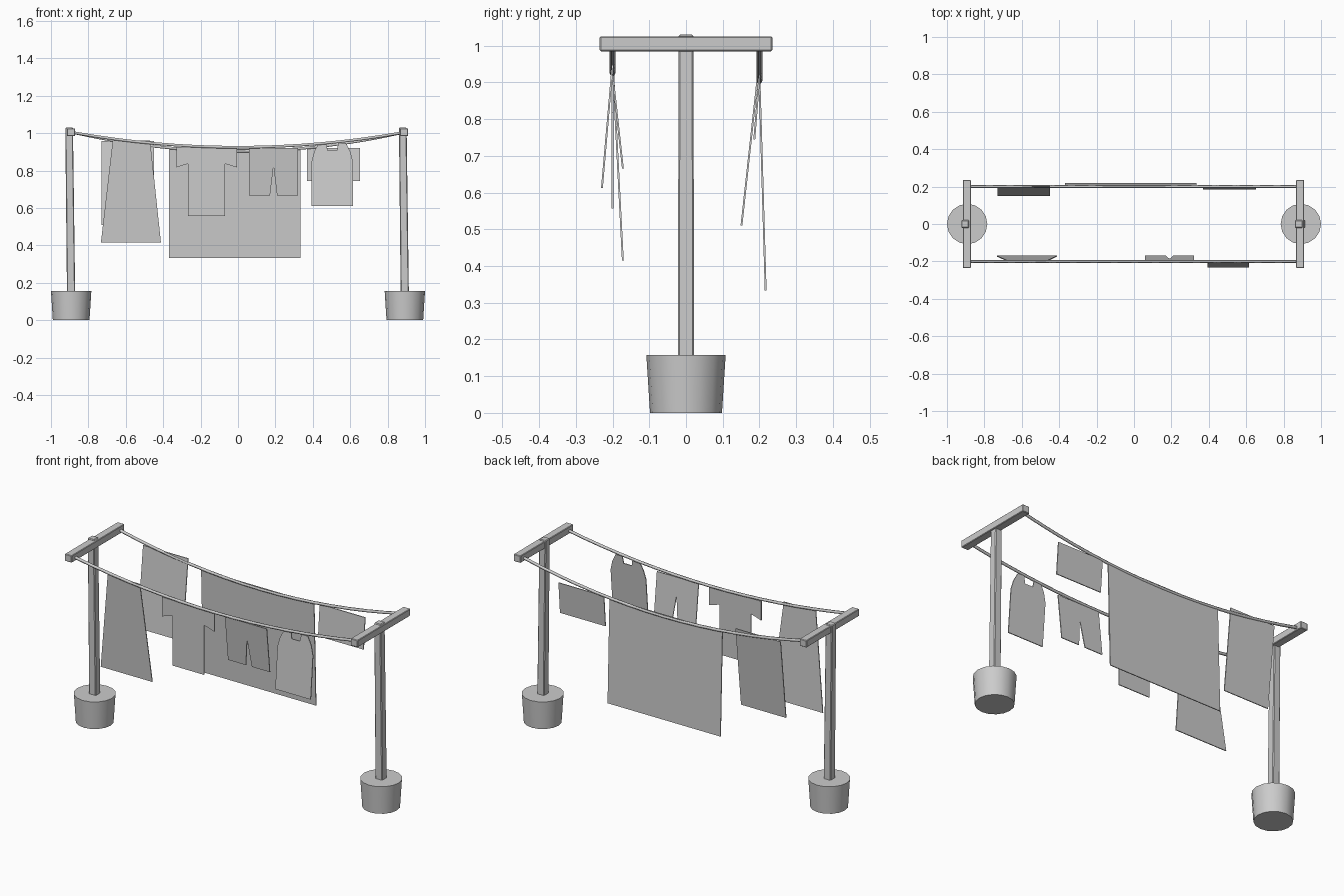
import bpy
import bmesh
from math import radians
from mathutils import Vector

cube = bpy.data.objects.get("Cube")
if cube:
    bpy.data.objects.remove(cube, do_unlink=True)

grey = bpy.data.materials.new("plain_grey")
grey.use_nodes = True
colour = (0.6, 0.6, 0.6, 1)
grey.diffuse_color = colour
grey.node_tree.nodes["Principled BSDF"].inputs["Base Color"].default_value = colour


def add_object(name, bm):
    bmesh.ops.recalc_face_normals(bm, faces=bm.faces)
    mesh = bpy.data.meshes.new(name)
    bm.to_mesh(mesh)
    bm.free()
    mesh.materials.append(grey)
    obj = bpy.data.objects.new(name, mesh)
    bpy.context.collection.objects.link(obj)
    return obj


def smooth(obj):
    bpy.ops.object.select_all(action="DESELECT")
    obj.select_set(True)
    bpy.context.view_layer.objects.active = obj
    bpy.ops.object.shade_smooth_by_angle(angle=radians(30))


def box(name, centre, size, bevel):
    bm = bmesh.new()
    bmesh.ops.create_cube(bm, size=1)
    for v in bm.verts:
        v.co = Vector(centre) + v.co * Vector(size)
    obj = add_object(name, bm)
    mod = obj.modifiers.new("soft_edges", "BEVEL")
    mod.width = bevel
    mod.segments = 1
    return obj


# Pots, leaning posts and crossbars
POT_HEIGHT = 0.157
POST_TOP = 1.03
for side, x, top_x, bar_x in (("left", 0.892, 0.881, 0.888),
                              ("right", -0.892, -0.903, -0.893)):
    bm = bmesh.new()
    bmesh.ops.create_cone(bm, cap_ends=True, segments=16, radius1=0.098,
                          radius2=0.108, depth=POT_HEIGHT)
    bmesh.ops.translate(bm, verts=bm.verts, vec=(x, 0, POT_HEIGHT / 2))
    smooth(add_object(side + "_pot", bm))

    post = box(side + "_post", (x, 0, (POST_TOP + 0.1) / 2),
               (0.044, 0.044, POST_TOP - 0.1), 0.004)
    for v in post.data.vertices:
        if v.co.z > 0.5:
            v.co.x = top_x + (v.co.x - x) * 0.93
            v.co.y *= 0.93
    box(side + "_crossbar", (bar_x, 0, 1.005), (0.044, 0.47, 0.04), 0.003)


# Sagging lines
def washing_line(name, y, low, end_z=1.003, steps=16):
    curve = bpy.data.curves.new(name, "CURVE")
    curve.dimensions = "3D"
    curve.bevel_depth = 0.008
    curve.bevel_resolution = 1
    curve.use_fill_caps = True
    spline = curve.splines.new("POLY")
    spline.points.add(steps)
    for i, point in enumerate(spline.points):
        t = 2 * i / steps - 1
        point.co = (0.88 * t, y, low + (end_z - low) * t * t, 1)
    curve.materials.append(grey)
    obj = bpy.data.objects.new(name, curve)
    bpy.context.collection.objects.link(obj)


washing_line("front_line", -0.2, 0.925)
washing_line("back_line", 0.2, 0.904)


# Laundry: thin flat outlines in x and z, swung about the line
def cloth(name, outline, y, swing, thickness=0.005):
    top = max(z for x, z in outline)
    drop = top - min(z for x, z in outline)
    bm = bmesh.new()
    verts = [bm.verts.new((x, y - thickness / 2 + swing * (top - z) / drop, z))
             for x, z in outline]
    face = bm.faces.new(verts)
    solid = bmesh.ops.extrude_face_region(bm, geom=[face])["geom"]
    bmesh.ops.translate(bm, vec=(0, thickness, 0),
                        verts=[g for g in solid if isinstance(g, bmesh.types.BMVert)])
    add_object(name, bm)


def sheet(x0, x1, top, bottom):
    return [(x0, top), (x1, top), (x1, bottom), (x0, bottom)]


def mirrored(half, centre):
    """Complete a half outline given as (offset from centre, height)."""
    return ([(centre - x, z) for x, z in half]
            + [(centre + x, z) for x, z in reversed(half) if x > 0])


skirt = [(-0.67, 0.96), (-0.47, 0.96), (-0.412, 0.415), (-0.733, 0.415)]
shirt = mirrored([(0.162, 0.925), (0.162, 0.817), (0.098, 0.837),
                  (0.098, 0.557)], -0.168)
shorts = mirrored([(0.13, 0.92), (0.13, 0.666), (0.019, 0.666),
                   (0, 0.823)], 0.19)
vest = mirrored([(0.025, 0.908), (0.032, 0.947), (0.073, 0.947), (0.097, 0.9),
                 (0.11, 0.85), (0.11, 0.612)], 0.504)

cloth("skirt", skirt, -0.2, 0.028)
cloth("shirt", shirt, -0.2, 0)
cloth("shorts", shorts, -0.2, 0.028)
cloth("vest", vest, -0.2, -0.029)
cloth("long_towel", sheet(-0.73, -0.45, 0.957, 0.51), 0.2, -0.049)
cloth("bed_sheet", sheet(-0.368, 0.335, 0.915, 0.333), 0.2, 0.017)
cloth("short_towel", sheet(0.37, 0.653, 0.92, 0.745), 0.2, -0.014)
